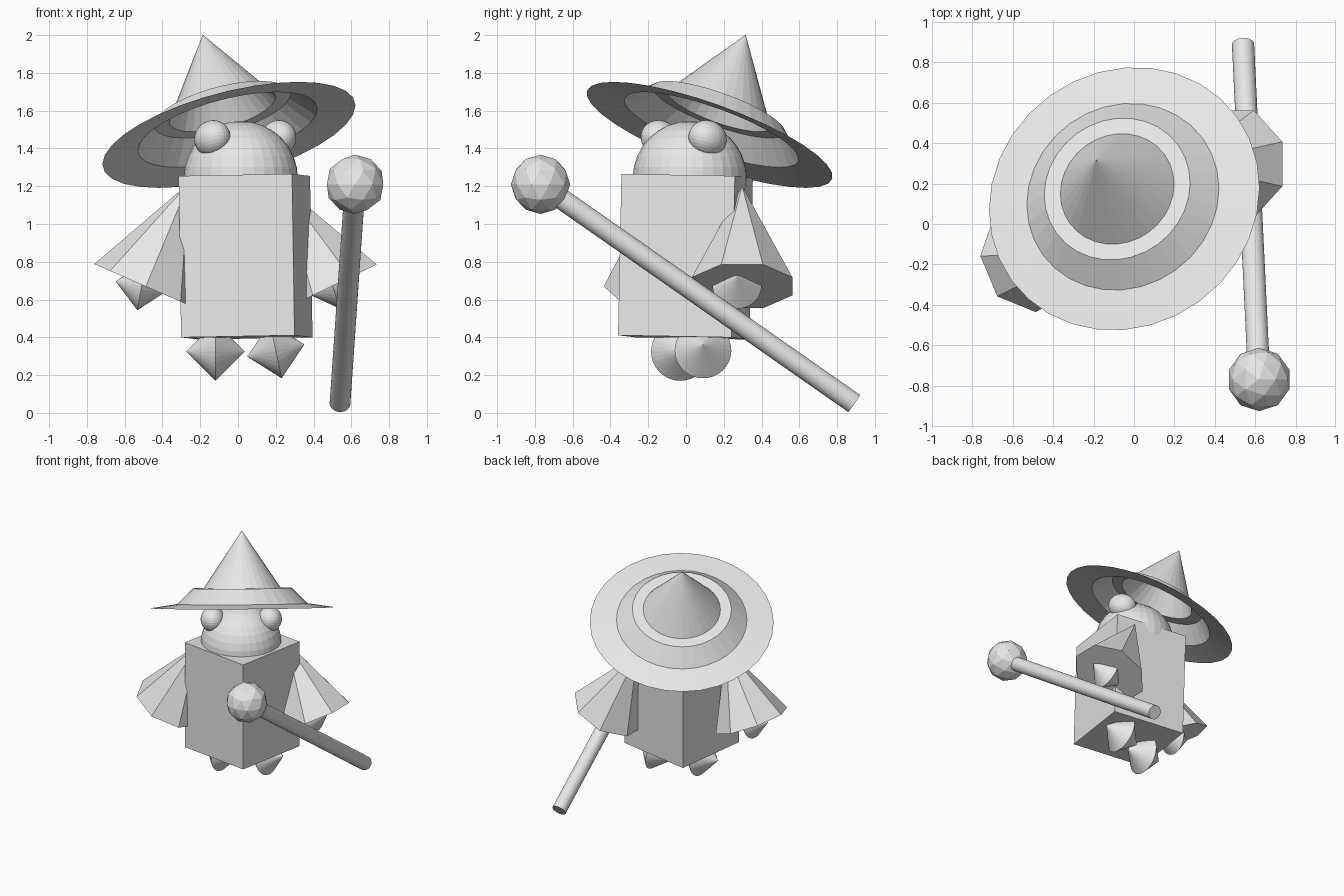
import bpy, bmesh
from math import radians, tau
from mathutils import Matrix, Vector

if "Cube" in bpy.data.objects:
    bpy.data.objects.remove(bpy.data.objects["Cube"])

grey = bpy.data.materials.new("plain_grey")
grey.use_nodes = True
grey.diffuse_color = (0.8, 0.8, 0.8, 1)
grey.node_tree.nodes["Principled BSDF"].inputs["Base Color"].default_value = (0.8, 0.8, 0.8, 1)

FACING = 36          # heading of the whole figure, in degrees


def rot(angle, axis):
    return Matrix.Rotation(radians(angle), 4, axis)


def finish(name, bm, place):
    mesh = bpy.data.meshes.new(name)
    bm.to_mesh(mesh)
    bm.free()
    mesh.materials.append(grey)
    obj = bpy.data.objects.new(name, mesh)
    obj.matrix_world = place
    bpy.context.collection.objects.link(obj)
    return obj


def cone(name, sides, r1, r2, depth, place):
    bm = bmesh.new()
    bmesh.ops.create_cone(bm, cap_ends=True, segments=sides,
                          radius1=r1, radius2=r2, depth=depth)
    return finish(name, bm, place)


def lathe(name, profile, place, sides=32):
    bm = bmesh.new()
    verts = [bm.verts.new((r, 0, z)) for r, z in profile]
    edges = [bm.edges.new(pair) for pair in zip(verts, verts[1:])]
    bmesh.ops.spin(bm, geom=verts + edges, cent=(0, 0, 0), axis=(0, 0, 1),
                   angle=tau, steps=sides)
    bmesh.ops.remove_doubles(bm, verts=bm.verts, dist=0.0005)
    bmesh.ops.recalc_face_normals(bm, faces=bm.faces)
    return finish(name, bm, place)


def ball(name, size, place):
    bm = bmesh.new()
    bmesh.ops.create_uvsphere(bm, u_segments=32, v_segments=16, radius=1)
    return finish(name, bm, place @ Matrix.Diagonal((*size, 1)))


def at(x, y, z):
    return Matrix.Translation((x, y, z))


turn = rot(FACING, 'Z')

# Robe: a square column with one corner facing forward
cone("robe", 4, 0.43, 0.43, 0.855, at(0.04, -0.003, 0.827) @ turn @ rot(-1.5, 'X'))

# Head and bulging eyes
head = at(0.015, 0.02, 1.243) @ turn
ball("head", (0.302, 0.302, 0.302), head)
for name, side in (("right_eye", -1), ("left_eye", 1)):
    ball(name, (0.09, 0.108, 0.095), head @ at(side * 0.215, -0.04, 0.21) @ rot(-20, 'X'))

# Hat: wide open brim, sloped band, step and pointed crown
lathe("hat", [(0.69, 0), (0.49, 0.03), (0.372, 0.147), (0.29, 0.147), (0, 0.58)],
      at(-0.048, 0.125, 1.472) @ turn @ rot(-24, 'X'))

# Eight-sided sleeves: base centre, lean and spin of each
for name, base, lean, spin in (("left_sleeve", (0.495, 0.297, 0.67), -25.8, 22.5),
                               ("right_sleeve", (-0.497, -0.148, 0.673), 23.5, 2)):
    cone(name, 8, 0.288, 0, 0.59,
         at(*base) @ rot(lean, 'Y') @ rot(spin, 'Z') @ at(0, 0, 0.295))

# Hands and feet: double cones lying on their sides
for name, centre, r, half, tilt in (("left_hand", (0.50, 0.27, 0.675), 0.13, 0.14, -18),
                                    ("right_hand", (-0.51, -0.148, 0.672), 0.13, 0.14, 10),
                                    ("left_foot", (0.20, 0.09, 0.33), 0.15, 0.155, -12),
                                    ("right_foot", (-0.118, -0.03, 0.325), 0.155, 0.155, 0)):
    lathe(name, [(0, -half), (r, 0), (0, half)], at(*centre) @ rot(90 + tilt, 'Y'))

# Staff: slanted pole with a faceted knob at the front
knob, tip = Vector((0.62, -0.77, 1.21)), Vector((0.54, 0.89, 0.05))
pole = tip - knob
cone("staff_pole", 32, 0.055, 0.055, pole.length,
     Matrix.Translation((knob + tip) / 2) @ pole.to_track_quat('Z', 'Y').to_matrix().to_4x4())
bm = bmesh.new()
bmesh.ops.create_icosphere(bm, subdivisions=2, radius=0.157)
finish("staff_knob", bm, Matrix.Translation(knob))
